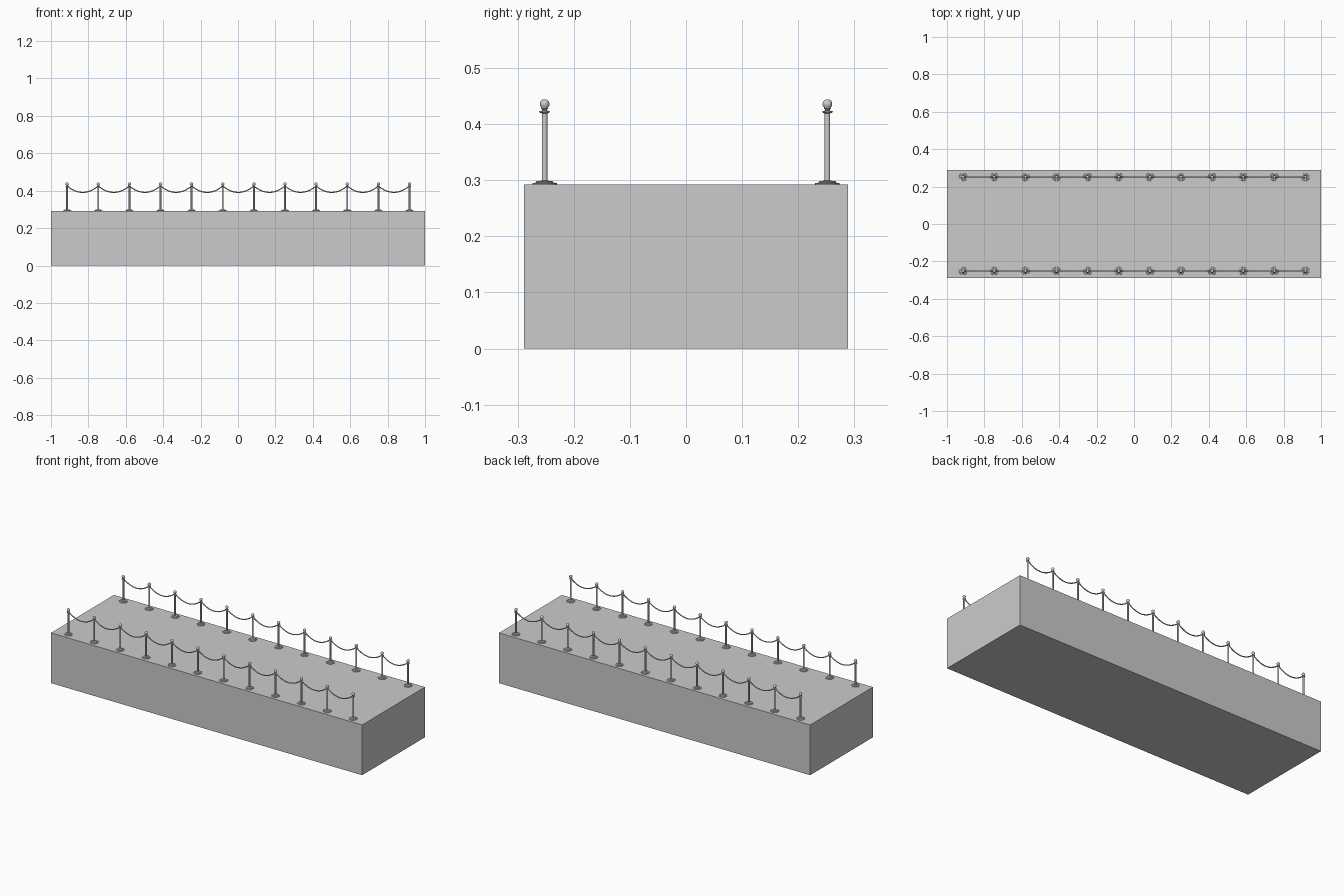
import bpy, bmesh
from math import sin, cos, pi, radians

if "Cube" in bpy.data.objects:
    bpy.data.objects.remove(bpy.data.objects["Cube"])

BOX_TOP = 0.292
ROW_Y = 0.252
FIRST_X, STEP, COUNT = -0.9135, 0.1664, 12


def new_object(name, bm):
    bmesh.ops.recalc_face_normals(bm, faces=bm.faces)
    mesh = bpy.data.meshes.new(name)
    bm.to_mesh(mesh)
    bm.free()
    ob = bpy.data.objects.new(name, mesh)
    bpy.context.collection.objects.link(ob)
    return ob


def lathe(name, profile, sides=20):
    """Turn a (radius, height) profile around z; it starts and ends on the axis."""
    bm = bmesh.new()
    verts = [bm.verts.new((r, 0, z)) for r, z in profile]
    edges = [bm.edges.new(pair) for pair in zip(verts, verts[1:])]
    bmesh.ops.spin(bm, geom=verts + edges, axis=(0, 0, 1), cent=(0, 0, 0),
                   angle=2 * pi, steps=sides, use_merge=True)
    bmesh.ops.remove_doubles(bm, verts=bm.verts, dist=1e-5)
    ob = new_object(name, bm)
    ob.data.shade_smooth()
    ob.data.set_sharp_from_angle(angle=radians(35))
    return ob


# platform block
bpy.ops.mesh.primitive_cube_add(size=1, location=(0, 0, BOX_TOP / 2))
platform = bpy.context.object
platform.name = "platform"
platform.scale = (2, 0.577, BOX_TOP)

# stanchion profile: stepped base, pole, collar, ball finial
BALL_Z, BALL_R = 0.1437, 0.0086
profile = [(0, 0), (0.022, 0), (0.022, 0.0025), (0.021, 0.0034), (0.015, 0.0036),
           (0.015, 0.0055), (0.0135, 0.0068), (0.0048, 0.0072),
           (0.0048, 0.127), (0.0085, 0.1285), (0.0098, 0.130), (0.0085, 0.1315),
           (0.0045, 0.132), (0.0045, 0.1345), (0.0058, 0.1355)]
profile += [(BALL_R * sin(a), BALL_Z - BALL_R * cos(a))
            for a in (radians(48 + 12 * i) for i in range(11))]
profile.append((0, BALL_Z + BALL_R))


def rope(name, x0, y):
    """Sagging rope between two neighbouring posts."""
    curve = bpy.data.curves.new(name, 'CURVE')
    curve.dimensions = '3D'
    curve.bevel_depth = 0.003
    curve.bevel_resolution = 2
    spline = curve.splines.new('POLY')
    n = 16
    spline.points.add(n)
    for i, p in enumerate(spline.points):
        t = i / n
        p.co = (x0 + STEP * t, y, 0.425 - 0.034 * 4 * t * (1 - t), 1)
    spline.use_smooth = True
    ob = bpy.data.objects.new(name, curve)
    bpy.context.collection.objects.link(ob)


# two rows of posts and ropes
post = lathe("stanchion", profile)
for side, y in (("front", -ROW_Y), ("back", ROW_Y)):
    for i in range(COUNT):
        x = FIRST_X + STEP * i
        ob = bpy.data.objects.new(f"{side}_stanchion_{i + 1}", post.data)
        ob.location = (x, y, BOX_TOP)
        bpy.context.collection.objects.link(ob)
        if i < COUNT - 1:
            rope(f"{side}_rope_{i + 1}", x, y)
bpy.data.objects.remove(post)
